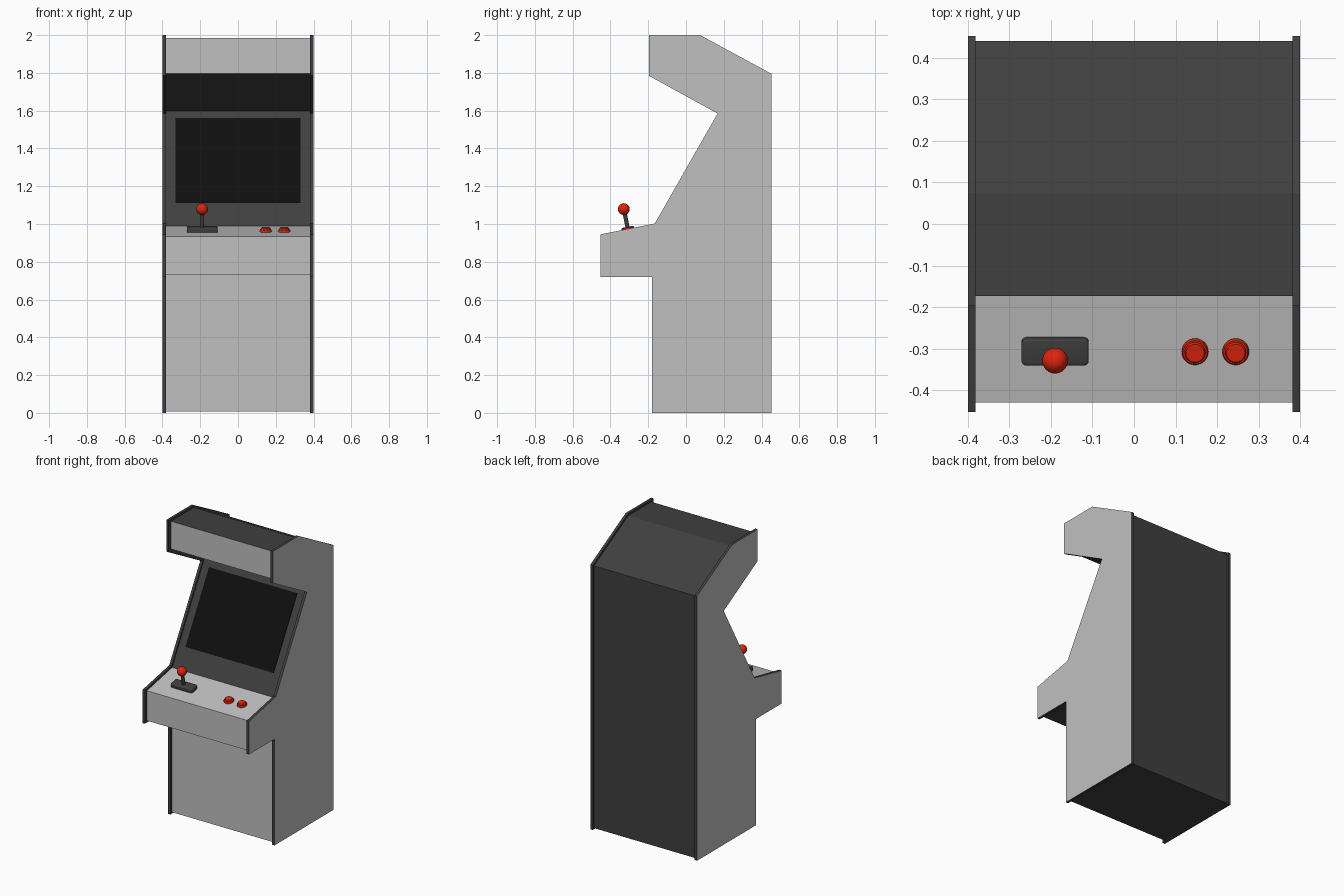
import bpy, bmesh, math
from mathutils import Matrix, Vector

if "Cube" in bpy.data.objects:
    bpy.data.objects.remove(bpy.data.objects["Cube"])

def material(name, rgb):
    m = bpy.data.materials.new(name)
    m.diffuse_color = (*rgb, 1)
    m.use_nodes = True
    m.node_tree.nodes["Principled BSDF"].inputs["Base Color"].default_value = m.diffuse_color
    return m

LIGHT = material("light grey", (0.53, 0.53, 0.53))
DARK = material("dark grey", (0.05, 0.05, 0.05))
BLACK = material("screen black", (0.005, 0.005, 0.005))
RED = material("red", (0.75, 0.018, 0.004))

def finish(bm, name, mats, matrix=None, smooth=False):
    bmesh.ops.recalc_face_normals(bm, faces=bm.faces[:])
    me = bpy.data.meshes.new(name)
    bm.to_mesh(me)
    bm.free()
    for m in mats:
        me.materials.append(m)
    ob = bpy.data.objects.new(name, me)
    bpy.context.collection.objects.link(ob)
    if matrix:
        ob.matrix_world = matrix
    if smooth:
        bpy.ops.object.select_all(action='DESELECT')
        ob.select_set(True)
        bpy.context.view_layer.objects.active = ob
        bpy.ops.object.shade_smooth_by_angle(angle=math.radians(35))
    return ob

def extrude_profile(points, x0, x1):
    """Solid from a (y, z) outline, running from x0 to x1."""
    bm = bmesh.new()
    face = bm.faces.new([bm.verts.new((x0, y, z)) for y, z in points])
    res = bmesh.ops.extrude_face_region(bm, geom=[face])
    verts = [v for v in res["geom"] if isinstance(v, bmesh.types.BMVert)]
    bmesh.ops.translate(bm, verts=verts, vec=(x1 - x0, 0, 0))
    bmesh.ops.recalc_face_normals(bm, faces=bm.faces[:])
    return bm

def lathe(points, steps=32):
    """Spin an (r, z) outline round the z axis."""
    bm = bmesh.new()
    vs = [bm.verts.new((r, 0, z)) for r, z in points]
    edges = [bm.edges.new(p) for p in zip(vs, vs[1:])]
    bmesh.ops.spin(bm, geom=vs + edges, cent=(0, 0, 0), axis=(0, 0, 1),
                   angle=2 * math.pi, steps=steps)
    bmesh.ops.remove_doubles(bm, verts=bm.verts[:], dist=1e-5)
    return bm

# Side panels: light outer face, dark edge trim and inner face
SIDE = [(-0.18, 0), (0.453, 0), (0.453, 1.795), (0.075, 2), (-0.197, 2),
        (-0.197, 1.785), (0.167, 1.585), (-0.165, 1.003), (-0.453, 0.945),
        (-0.453, 0.72), (-0.18, 0.72)]
for label, s in (("left", -1), ("right", 1)):
    bm = extrude_profile(SIDE, s * 0.382, s * 0.4)
    for f in bm.faces:
        f.material_index = 0 if f.normal.x * s > 0.9 else 1
    finish(bm, label + "_side_panel", [LIGHT, DARK])

# Cabinet body, set in from the panel edges; front faces and control deck light
BODY = [(-0.16, 0.008), (0.441, 0.008), (0.441, 1.786), (0.073, 1.986),
        (-0.173, 1.986), (-0.173, 1.798), (0.186, 1.598), (-0.16, 0.99),
        (-0.43, 0.935), (-0.43, 0.732), (-0.16, 0.732)]
bm = extrude_profile(BODY, -0.3825, 0.3825)
for f in bm.faces:
    deck = f.normal.z > 0.9 and f.calc_center_median().z < 1.2
    f.material_index = 0 if f.normal.y < -0.9 or deck else 1
finish(bm, "cabinet_body", [LIGHT, DARK])

# Screen plate on the sloped bezel
a, b = Vector((0, -0.16, 0.99)), Vector((0, 0.186, 1.598))
up = (b - a).normalized()
out = Vector((1, 0, 0)).cross(up)
lo, hi = (a.lerp(b, (z - a.z) / (b.z - a.z)) for z in (1.115, 1.56))
plate = [lo - out * 0.003, hi - out * 0.003, hi + out * 0.004, lo + out * 0.004]
finish(extrude_profile([(p.y, p.z) for p in plate], -0.33, 0.33), "screen", [BLACK])

# Control deck frame: local z stands square to the sloped deck
tilt = math.atan2(0.055, 0.27)
def on_deck(x, y):
    z = 0.935 + (y + 0.43) * math.tan(tilt)
    return Matrix.Translation((x, y, z)) @ Matrix.Rotation(tilt, 4, 'X')

stick = on_deck(-0.19, -0.305)

# Joystick base: rounded block
bm = bmesh.new()
bmesh.ops.create_cube(bm, size=1, matrix=Matrix.Translation((0, 0, 0.01))
                      @ Matrix.Diagonal((0.162, 0.066, 0.03, 1)))
upright = [e for e in bm.edges if abs(e.verts[0].co.z - e.verts[1].co.z) > 0.01]
bmesh.ops.bevel(bm, geom=upright, offset=0.012, segments=4, profile=0.5, affect='EDGES')
rim = [e for e in bm.edges if all(v.co.z > 0.02 for v in e.verts)]
bmesh.ops.bevel(bm, geom=rim, offset=0.006, segments=3, profile=0.5, affect='EDGES')
finish(bm, "joystick_base", [DARK], stick, True)

# Joystick shaft and ball
finish(lathe([(0, 0.01), (0.011, 0.01), (0.011, 0.11), (0, 0.11)], 20),
       "joystick_shaft", [DARK], stick, True)
bm = bmesh.new()
bmesh.ops.create_uvsphere(bm, u_segments=32, v_segments=16, radius=0.031)
finish(bm, "joystick_ball", [RED], stick @ Matrix.Translation((0, 0, 0.121)), True)

# Push buttons: ring with a raised plunger
BUTTON = [(0, -0.005), (0.032, -0.005), (0.032, 0.006), (0.029, 0.012), (0.025, 0.012),
          (0.0245, 0.018), (0.022, 0.021), (0, 0.021)]
for label, x in (("left", 0.147), ("right", 0.245)):
    finish(lathe(BUTTON), label + "_button", [RED], on_deck(x, -0.307), True)
